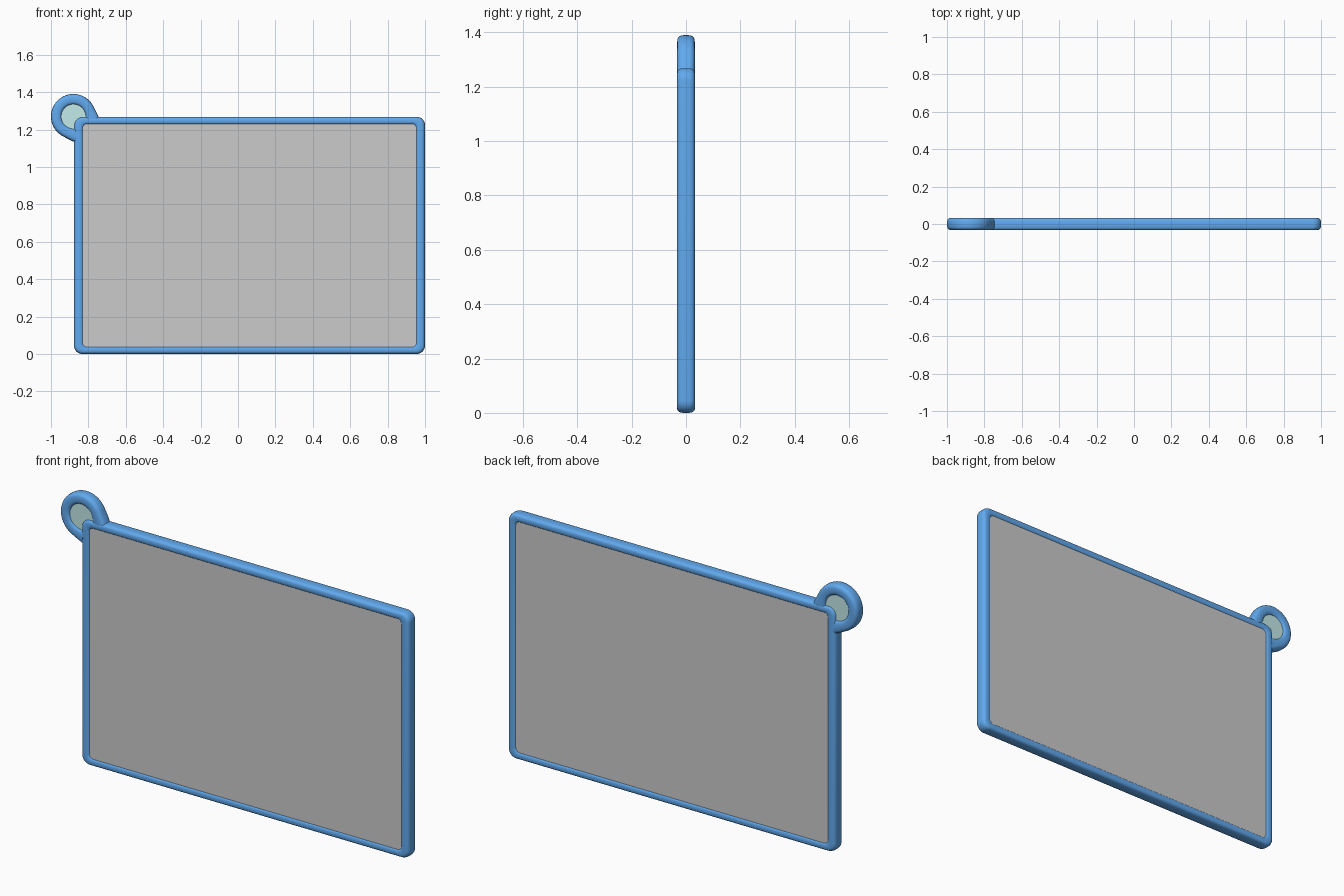
import bpy, bmesh
from math import cos, sin, pi, radians

if "Cube" in bpy.data.objects:
    bpy.data.objects.remove(bpy.data.objects["Cube"])

def material(name, color):
    m = bpy.data.materials.new(name)
    m.diffuse_color = color
    m.use_nodes = True
    m.node_tree.nodes["Principled BSDF"].inputs["Base Color"].default_value = m.diffuse_color
    return m

blue = material("blue_plastic", (0.12, 0.40, 0.86, 1))
teal = material("teal_film", (0.55, 0.82, 0.82, 1))

def rounded_rect(x0, x1, z0, z1, r, n=8):
    pts = []
    corners = [(x1 - r, z1 - r), (x0 + r, z1 - r), (x0 + r, z0 + r), (x1 - r, z0 + r)]
    for k, (cx, cz) in enumerate(corners):
        for i in range(n + 1):
            a = (k + i / n) * pi / 2
            pts.append((cx + r * cos(a), cz + r * sin(a)))
    return pts

def band(name, outer, inner, depth, closed, mat, n=28):
    """Soft-edged bar lofted between an outer and an inner outline."""
    def soft(v):
        return (1 if v >= 0 else -1) * abs(v) ** (2 / 3)
    bm = bmesh.new()
    rings = []
    for (ox, oz), (ix, iz) in zip(outer, inner):
        ring = []
        for j in range(n):
            a = 2 * pi * j / n
            t = 0.5 + 0.5 * soft(cos(a))
            ring.append(bm.verts.new((ox + (ix - ox) * t, depth * soft(sin(a)), oz + (iz - oz) * t)))
        rings.append(ring)
    for i in range(len(rings) if closed else len(rings) - 1):
        a, b = rings[i], rings[(i + 1) % len(rings)]
        for j in range(n):
            k = (j + 1) % n
            bm.faces.new((a[j], a[k], b[k], b[j]))
    if not closed:
        bm.faces.new(rings[0])
        bm.faces.new(rings[-1])
    bmesh.ops.recalc_face_normals(bm, faces=bm.faces)
    for f in bm.faces:
        f.smooth = len(f.verts) == 4
    me = bpy.data.meshes.new(name)
    bm.to_mesh(me)
    bm.free()
    me.materials.append(mat)
    ob = bpy.data.objects.new(name, me)
    bpy.context.collection.objects.link(ob)
    return ob

X0, X1, Z0, Z1 = -0.877, 1.0, 0.0, 1.268

# Rounded border frame, side bars slightly wider than top and bottom
band("frame", rounded_rect(X0, X1, Z0, Z1, 0.045),
     rounded_rect(X0 + 0.052, X1 - 0.052, Z0 + 0.043, Z1 - 0.043, 0.02), 0.033, True, blue)

# Flat panel filling the frame
bpy.ops.mesh.primitive_cube_add(size=1, location=((X0 + X1) / 2, 0, (Z0 + Z1) / 2))
panel = bpy.context.object
panel.name = "panel"
panel.scale = (X1 - X0 - 0.05, 0.054, Z1 - Z0 - 0.042)

# Hanging loop around the corner, flaring where it joins the frame
CX, CZ, R = -0.88, 1.27, 0.12
outer, inner = [], []
for i in range(73):
    deg = -8 + 286 * i / 72
    flare = max(0, 1 - min(deg + 8, 278 - deg) / 35) ** 2
    r = R + 0.024 * flare
    c, s = cos(radians(deg)), sin(radians(deg))
    outer.append((CX + r * c, CZ + r * s))
    inner.append((CX + 0.062 * c, CZ + 0.062 * s))
band("corner_loop", outer, inner, 0.0325, False, blue)

# Thin disc filling the loop
bpy.ops.mesh.primitive_cylinder_add(vertices=48, radius=0.075, depth=0.044,
                                    location=(CX, 0, CZ), rotation=(pi / 2, 0, 0))
disc = bpy.context.object
disc.name = "loop_disc"
disc.data.materials.append(teal)
bpy.ops.object.shade_smooth_by_angle(angle=radians(40))
